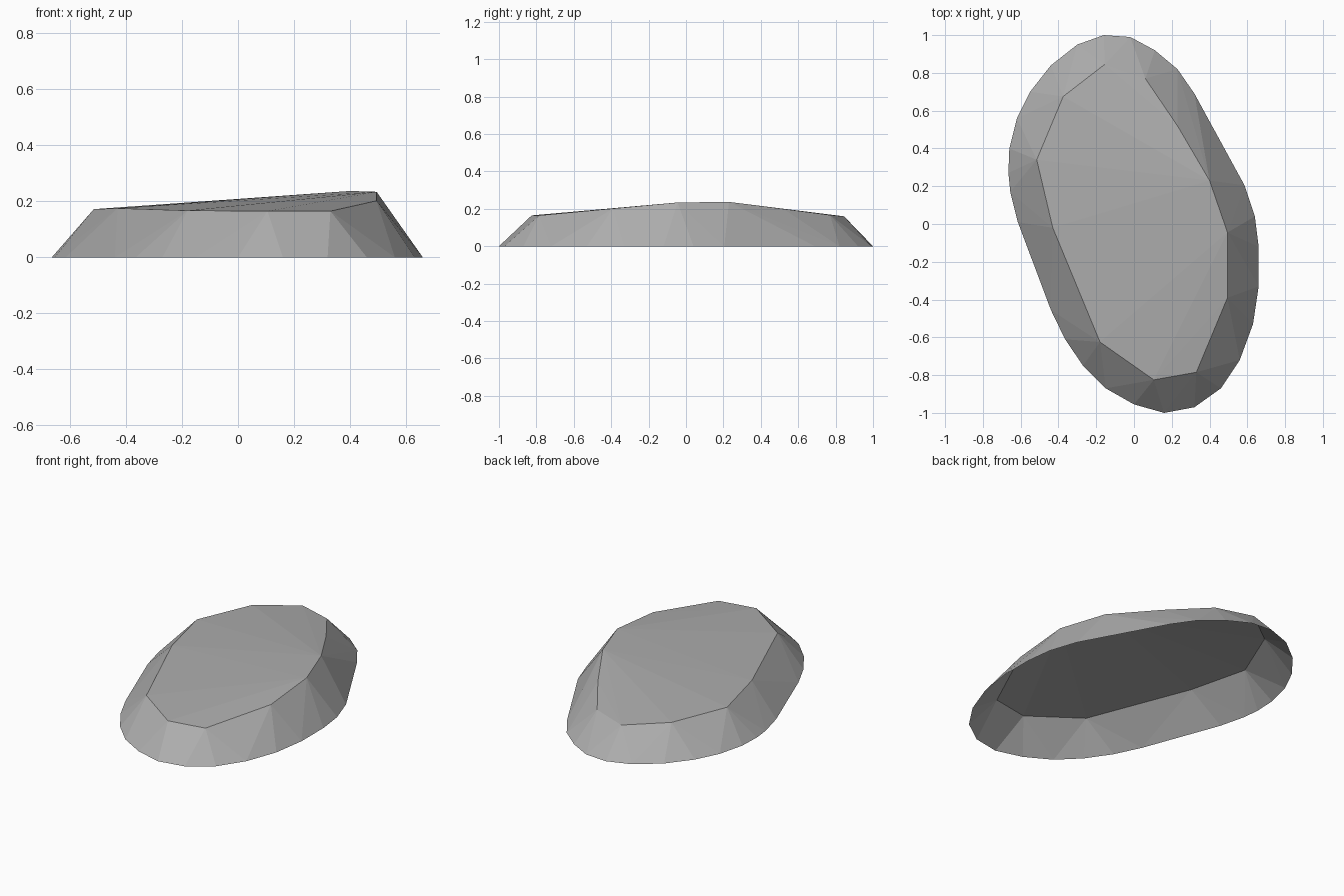
import bpy
import bmesh

cube = bpy.data.objects.get("Cube")
if cube:
    bpy.data.objects.remove(cube, do_unlink=True)

# Ground outline of the stone, clockwise from the back
base = [(-.16, 1), (-.02, .99), (.11, .92), (.23, .82), (.32, .69), (.585, .205),
        (.64, .04), (.66, -.12), (.66, -.33), (.63, -.53), (.56, -.72), (.46, -.87),
        (.32, -.97), (.16, -1), (0, -.955), (-.15, -.87), (-.27, -.75), (-.365, -.61),
        (-.44, -.455), (-.615, .01), (-.655, .17), (-.665, .27), (-.66, .4),
        (-.62, .56), (-.55, .7), (-.44, .84), (-.3, .95)]

# Chipped upper rim, with its height
rim = [(-.155, .845, .16), (.06, .77, .167), (.23, .52, .2), (.4, .23, .237),
       (.495, -.045, .234), (.495, -.39, .202), (.33, -.785, .165),
       (.105, -.825, .165), (-.18, -.625, .167), (-.43, -.02, .175),
       (-.515, .34, .172), (-.375, .675, .17)]

# Faceted stone: hull of both outlines
bm = bmesh.new()
for x, y in base:
    bm.verts.new((x, y, 0))
for point in rim:
    bm.verts.new(point)
bmesh.ops.convex_hull(bm, input=bm.verts[:])
bmesh.ops.recalc_face_normals(bm, faces=bm.faces[:])

# Open underside
bottom = [f for f in bm.faces if all(v.co.z < .001 for v in f.verts)]
bmesh.ops.delete(bm, geom=bottom, context='FACES')

mesh = bpy.data.meshes.new("flat_stone")
bm.to_mesh(mesh)
bm.free()
stone = bpy.data.objects.new("flat_stone", mesh)
bpy.context.collection.objects.link(stone)

# Stone colour
grey = bpy.data.materials.new("stone_grey")
grey.use_nodes = True
colour = (.42, .42, .42, 1)
grey.diffuse_color = colour
grey.node_tree.nodes["Principled BSDF"].inputs["Base Color"].default_value = colour
mesh.materials.append(grey)
